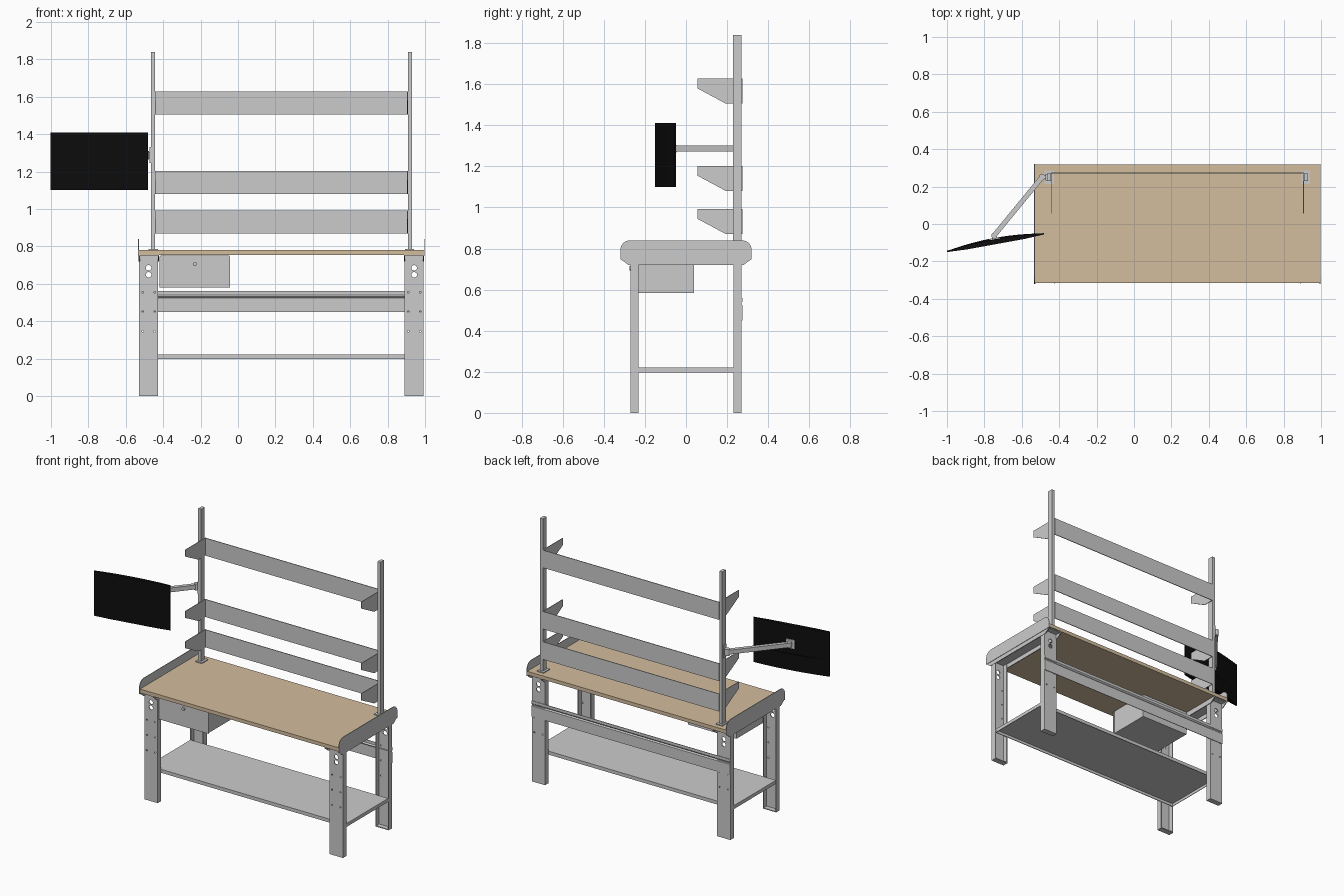
import bpy, bmesh, math
from mathutils import Vector

if "Cube" in bpy.data.objects:
    bpy.data.objects.remove(bpy.data.objects["Cube"])

MID = 0.232          # centre line of the bench in x
T = 0.006            # sheet metal thickness


def material(name, rgb):
    m = bpy.data.materials.new(name)
    m.diffuse_color = (*rgb, 1)
    m.use_nodes = True
    m.node_tree.nodes["Principled BSDF"].inputs["Base Color"].default_value = m.diffuse_color
    return m


WOOD = material("wood", (0.65, 0.51, 0.34))
BLACK = material("black", (0.004, 0.004, 0.004))


def add_prism(bm, pts, axis, a, b):
    """Extrude a 2D outline along an axis from a to b."""
    place = {'X': lambda p, t: (t, p[0], p[1]),
             'Y': lambda p, t: (p[0], t, p[1]),
             'Z': lambda p, t: (p[0], p[1], t)}[axis]
    lo = [bm.verts.new(place(p, a)) for p in pts]
    hi = [bm.verts.new(place(p, b)) for p in pts]
    bm.faces.new(lo)
    bm.faces.new(hi[::-1])
    n = len(pts)
    for i in range(n):
        bm.faces.new((lo[i], hi[i], hi[(i + 1) % n], lo[(i + 1) % n]))


def make(name, parts, mat=None):
    bm = bmesh.new()
    for p in parts:
        add_prism(bm, *p)
    bmesh.ops.recalc_face_normals(bm, faces=bm.faces[:])
    me = bpy.data.meshes.new(name)
    bm.to_mesh(me)
    bm.free()
    ob = bpy.data.objects.new(name, me)
    bpy.context.collection.objects.link(ob)
    if mat:
        me.materials.append(mat)
    return ob


def box(x0, x1, y0, y1, z0, z1):
    return ([(x0, y0), (x1, y0), (x1, y1), (x0, y1)], 'Z', z0, z1)


def circle(cx, cy, r, n=20, start=0.0, end=2 * math.pi, closed=True):
    d = n if closed else n - 1
    return [(cx + r * math.cos(start + (end - start) * i / d),
             cy + r * math.sin(start + (end - start) * i / d)) for i in range(n)]


def smooth(ob):
    bpy.ops.object.select_all(action='DESELECT')
    ob.select_set(True)
    bpy.context.view_layer.objects.active = ob
    bpy.ops.object.shade_smooth_by_angle()


def cut(ob, cutter):
    """Subtract cutter and bake the result."""
    mod = ob.modifiers.new("holes", 'BOOLEAN')
    mod.operation = 'DIFFERENCE'
    mod.solver = 'EXACT'
    mod.object = cutter
    dg = bpy.context.evaluated_depsgraph_get()
    me = bpy.data.meshes.new_from_object(ob.evaluated_get(dg))
    ob.modifiers.clear()
    ob.data = me
    bpy.data.objects.remove(cutter)


# Worktop
make("worktop", [box(-0.531, 0.995, -0.315, 0.318, 0.755, 0.78)], WOOD)

for side, s in (("left", -1), ("right", 1)):
    def X(d):
        return MID + s * d

    # Legs: inward-facing channels with foot plates and holes
    c = X(0.71)
    for end, e in (("front", -1), ("back", 1)):
        o, i, h = e * 0.27, e * 0.231, 0.051
        prof = [(c - h, i), (c - h, o), (c + h, o), (c + h, i), (c + h - T, i),
                (c + h - T, o - e * T), (c - h + T, o - e * T), (c - h + T, i)]
        leg = make(f"{side}_{end}_leg", [(prof, 'Z', 0.0, 0.755)])
        y0, y1 = sorted((e * 0.255, e * 0.29))
        holes = [(circle(c, z, 0.015, 14), 'Y', y0, y1) for z in (0.685, 0.648)]
        holes += [(circle(c + dx, z, 0.005, 8), 'Y', y0, y1)
                  for z in (0.555, 0.45, 0.345) for dx in (-0.032, 0.032)]
        cut(leg, make("hole_cutter", holes))
        ya, yb = sorted((i, o - e * T))
        make(f"{side}_{end}_foot", [box(c - h + T, c + h - T, ya, yb, 0.0, T)])

    # Cross support under the worktop: chamfered inverted channel
    trap = [(-0.318, 0.755), (-0.318, 0.748), (-0.28, 0.72), (0.28, 0.72),
            (0.318, 0.748), (0.318, 0.755)]
    cross = [(trap, 'X', *sorted((X(d), X(d + T)))) for d in (0.757, 0.655)]
    xa, xb = sorted((X(0.655), X(0.763)))
    cross.append(box(xa, xb, -0.31, 0.31, 0.750, 0.755))
    make(f"{side}_cross_support", cross)

    # Rounded end guard
    guard = [(-0.32, 0.748), (0.32, 0.748)]
    guard += circle(0.272, 0.792, 0.048, 9, 0, math.pi / 2, False)
    guard += circle(-0.272, 0.792, 0.048, 9, math.pi / 2, math.pi, False)
    make(f"{side}_end_guard", [(guard, 'X', *sorted((X(0.762), X(0.766))))])

    # Upright post and its base plate
    xa, xb = sorted((X(0.676), X(0.698)))
    make(f"{side}_upright", [box(xa, xb, 0.23, 0.27, 0.78, 1.84)])
    xa, xb = sorted((X(0.66), X(0.71)))
    make(f"{side}_upright_base", [box(xa, xb, 0.215, 0.285, 0.78, 0.786)])

# Rear panels, each a sheet with forward tapered end brackets
for name, z in (("lower", 0.87), ("middle", 1.08), ("upper", 1.505)):
    x0, x1 = MID - 0.676, MID + 0.676
    br = [(0.275, z + 0.122), (0.055, z + 0.122), (0.055, z + 0.075),
          (0.195, z), (0.275, z)]
    make(f"{name}_rear_panel", [box(x0, x1, 0.270, 0.275, z, z + 0.122),
                                (br, 'X', x0, x0 + 0.004),
                                (br, 'X', x1 - 0.004, x1)])

# Rear beam: folded sheet behind the back legs
beam = [(0.270, 0.45), (0.270, 0.525), (0.262, 0.533), (0.270, 0.541), (0.270, 0.56),
        (0.274, 0.56), (0.274, 0.541), (0.267, 0.533), (0.274, 0.525), (0.274, 0.45)]
make("rear_beam", [(beam, 'X', MID - 0.761, MID + 0.761)])

# Bottom shelf: tray with downturned rims
x0, x1 = MID - 0.758, MID + 0.758
make("bottom_shelf", [box(x0, x1, -0.234, 0.231, 0.216, 0.221),
                      box(x0, x1, -0.234, -0.229, 0.197, 0.221),
                      box(x0, x1, 0.226, 0.231, 0.197, 0.221),
                      box(x0, x0 + 0.004, -0.234, 0.231, 0.197, 0.221),
                      box(x1 - 0.004, x1, -0.234, 0.231, 0.197, 0.221)])

# Drawer with front panel and lock
make("drawer_body", [box(-0.415, -0.045, -0.255, 0.04, 0.583, 0.75)])
make("drawer_front", [box(-0.42, -0.042, -0.263, -0.255, 0.58, 0.745)])
smooth(make("drawer_lock", [(circle(-0.231, 0.705, 0.011), 'Y', -0.276, -0.262)]))

# Monitor: gently bulged back with a thicker lower half
def lens(half, edge, bulge, n=15):
    back = [(half * (1 - 2 * i / (n - 1)),
             edge + bulge * (1 - (1 - 2 * i / (n - 1)) ** 2)) for i in range(n)]
    return [(-half, -0.004), (-half * 0.6, -0.009), (half * 0.6, -0.009),
            (half, -0.004)] + back


screen = make("monitor", [(lens(0.264, 0.003, 0.015), 'Z', 1.10, 1.41)], BLACK)
bulge = make("monitor_lower_back", [(lens(0.255, 0.003, 0.022), 'Z', 1.105, 1.215)], BLACK)
mount = make("monitor_mount", [box(-0.03, 0.03, 0.016, 0.024, 1.255, 1.315),
                               box(-0.014, 0.014, 0.02, 0.04, 1.272, 1.30)])
for ob in (screen, bulge, mount):
    ob.location = (-0.741, -0.099, 0)
    ob.rotation_euler.z = math.radians(10.3)
smooth(screen)
smooth(bulge)

# Monitor arm with pivots, clamped to the left upright
a, b = Vector((-0.748, -0.062)), Vector((-0.492, 0.25))
n = (b - a).normalized().orthogonal() * 0.013
make("monitor_arm", [([a + n, b + n, b - n, a - n], 'Z', 1.272, 1.302)])
smooth(make("arm_front_pivot", [(circle(*a, 0.015), 'Z', 1.268, 1.304)]))
smooth(make("arm_rear_pivot", [(circle(*b, 0.017), 'Z', 1.265, 1.309)]))
make("arm_wall_plate", [box(-0.474, -0.464, 0.232, 0.268, 1.245, 1.33),
                        box(-0.492, -0.47, 0.242, 0.258, 1.27, 1.304)])
